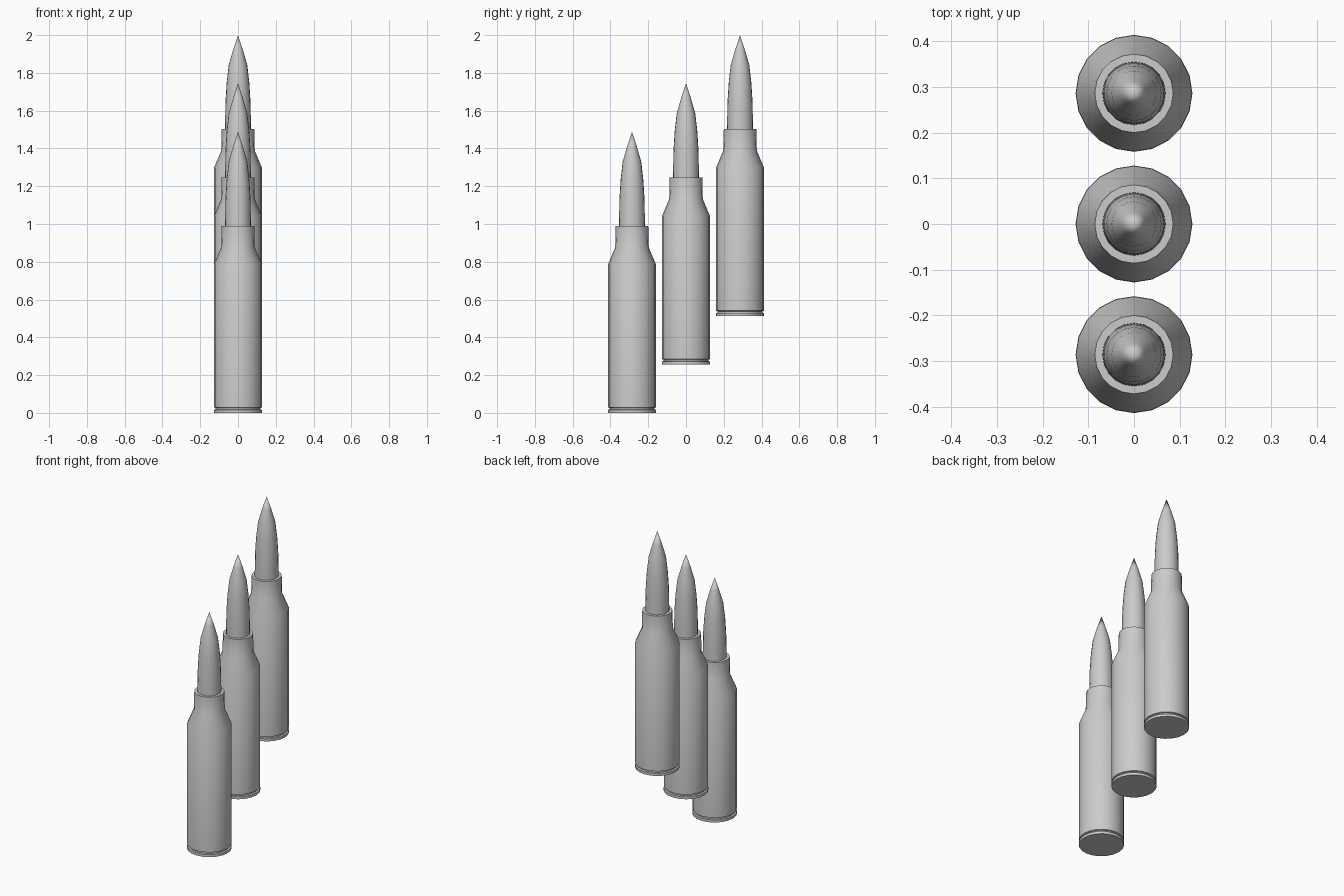
import bpy, bmesh
from math import cos, sin, pi

if "Cube" in bpy.data.objects:
    bpy.data.objects.remove(bpy.data.objects["Cube"])

SIDES = 20

def lathe(name, profile, loc):
    """Revolve (radius, z) points around z; radius 0 closes to a point."""
    bm = bmesh.new()
    rings = []
    for r, z in profile:
        if r == 0:
            rings.append([bm.verts.new((0, 0, z))] * SIDES)
        else:
            rings.append([bm.verts.new((r * cos(2 * pi * i / SIDES), r * sin(2 * pi * i / SIDES), z))
                          for i in range(SIDES)])
    for a, b in zip(rings, rings[1:]):
        for i in range(SIDES):
            j = (i + 1) % SIDES
            quad = list(dict.fromkeys([a[i], a[j], b[j], b[i]]))
            bm.faces.new(quad)
    bmesh.ops.recalc_face_normals(bm, faces=bm.faces)
    mesh = bpy.data.meshes.new(name)
    bm.to_mesh(mesh)
    bm.free()
    ob = bpy.data.objects.new(name, mesh)
    ob.location = loc
    bpy.context.collection.objects.link(ob)
    bpy.ops.object.select_all(action='DESELECT')
    ob.select_set(True)
    bpy.context.view_layer.objects.active = ob
    bpy.ops.object.shade_smooth_by_angle(angle=0.7)
    return ob

# Base rim, extractor groove, body, shoulder, neck and mouth
case = [(0, 0), (0.128, 0), (0.128, 0.016), (0.118, 0.018), (0.118, 0.026), (0.127, 0.029),
        (0.127, 0.786), (0.089, 0.876), (0.086, 0.99), (0.069, 0.99), (0.068, 0.96)]
# Pointed projectile
bullet = [(0, 0.95), (0.069, 0.95), (0.068, 1.04), (0.066, 1.14), (0.060, 1.235),
          (0.049, 1.33), (0.026, 1.41), (0, 1.488)]

# Three rounds stepped upward towards the back
for k in range(3):
    loc = (0, (k - 1) * 0.286, k * 0.256)
    lathe(f"case_{k + 1}", case, loc)
    lathe(f"bullet_{k + 1}", bullet, loc)
